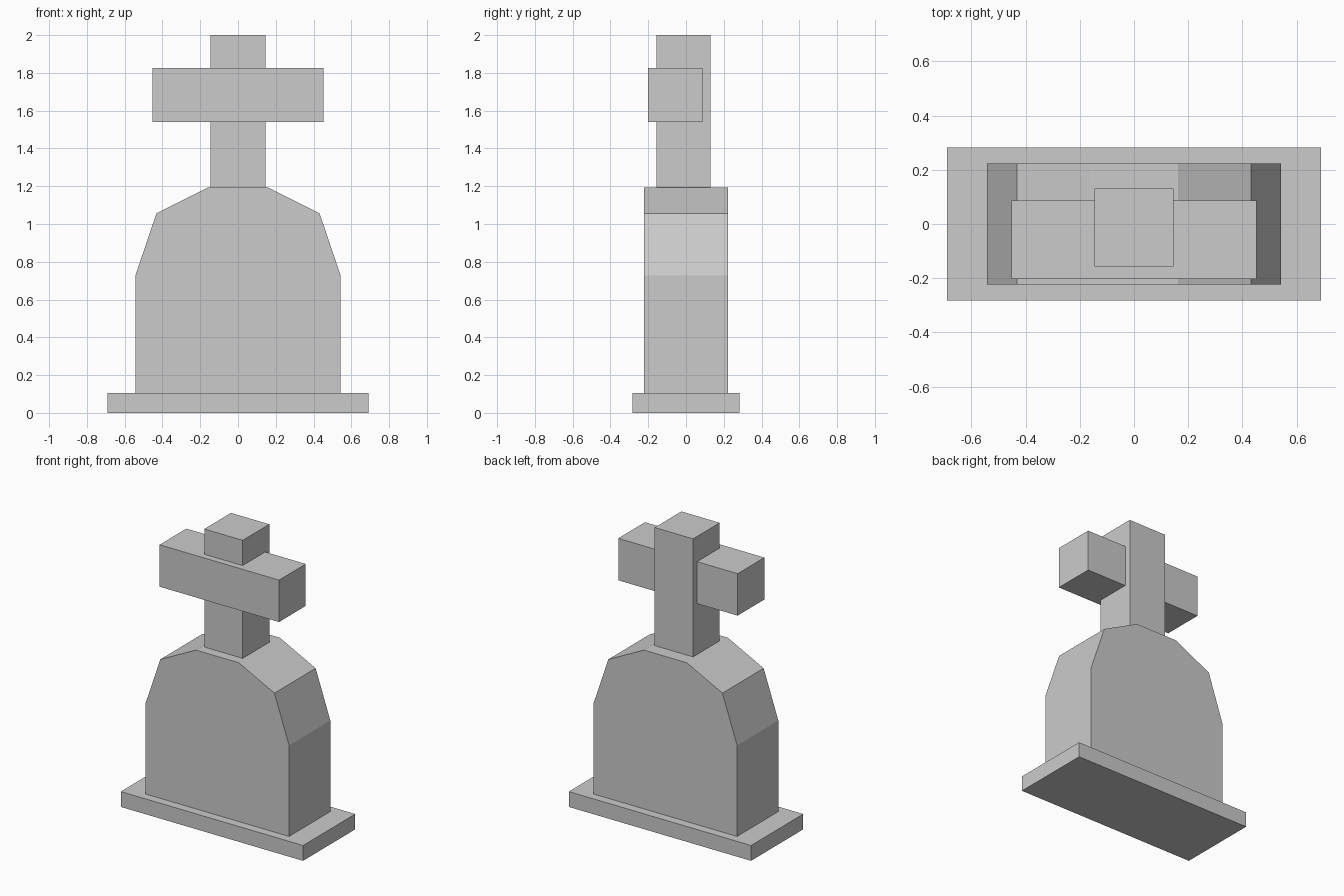
import bpy

if "Cube" in bpy.data.objects:
    bpy.data.objects.remove(bpy.data.objects["Cube"])


def prism(name, profile, y0, y1):
    """Extrude a closed (x, z) profile, listed counter-clockwise from the front, along y."""
    n = len(profile)
    verts = [(x, y, z) for y in (y0, y1) for x, z in profile]
    faces = [tuple(range(n)), tuple(reversed(range(n, 2 * n)))]
    faces += [(i, i + n, (i + 1) % n + n, (i + 1) % n) for i in range(n)]
    mesh = bpy.data.meshes.new(name)
    mesh.from_pydata(verts, [], faces)
    obj = bpy.data.objects.new(name, mesh)
    bpy.context.collection.objects.link(obj)
    return obj


def mirrored(half):
    """Complete a right-hand half profile across x = 0."""
    return half + [(-x, z) for x, z in reversed(half)]


# Plinth slab
prism("plinth", mirrored([(0.69, 0.0), (0.69, 0.105)]), -0.282, 0.282)

# Headstone with faceted rounded shoulders
prism("headstone", mirrored([(0.543, 0.105), (0.543, 0.728),
                             (0.432, 1.056), (0.162, 1.192)]), -0.223, 0.223)

# Cross: upright post, and crossbar set forward of it
prism("cross_post", mirrored([(0.145, 1.192), (0.145, 2.0)]), -0.157, 0.131)
prism("cross_bar", mirrored([(0.452, 1.54), (0.452, 1.827)]), -0.202, 0.087)
